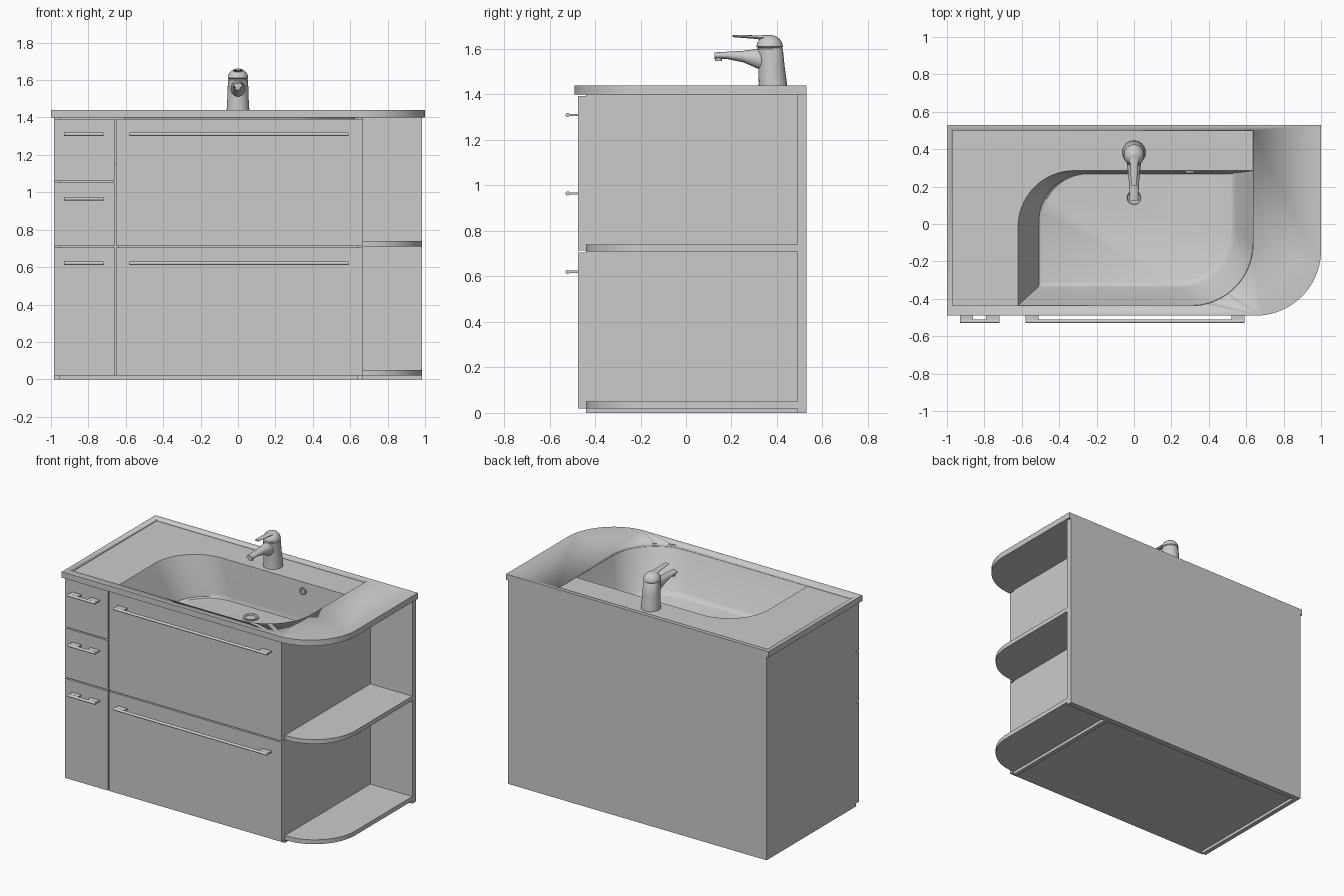
import bpy, bmesh, math
from mathutils import Vector

old = bpy.data.objects.get("Cube")
if old:
    bpy.data.objects.remove(old, do_unlink=True)

grey = bpy.data.materials.new("plain grey")
grey.use_nodes = True
grey.diffuse_color = (0.6, 0.6, 0.6, 1)
grey.node_tree.nodes["Principled BSDF"].inputs["Base Color"].default_value = (0.6, 0.6, 0.6, 1)


def finish(name, bm, smooth=False):
    bmesh.ops.recalc_face_normals(bm, faces=bm.faces)
    mesh = bpy.data.meshes.new(name)
    bm.to_mesh(mesh)
    bm.free()
    mesh.materials.append(grey)
    ob = bpy.data.objects.new(name, mesh)
    bpy.context.collection.objects.link(ob)
    if smooth:
        bpy.ops.object.select_all(action='DESELECT')
        ob.select_set(True)
        bpy.context.view_layer.objects.active = ob
        bpy.ops.object.shade_smooth_by_angle(angle=math.radians(35))
    return ob


def loft(name, rings, caps=(True, True), smooth=True):
    """Skin closed rings that all have the same point count."""
    bm = bmesh.new()
    rows = [[bm.verts.new(p) for p in ring] for ring in rings]
    n = len(rows[0])
    for a, b in zip(rows, rows[1:]):
        for i in range(n):
            j = (i + 1) % n
            bm.faces.new((a[i], a[j], b[j], b[i]))
    if caps[0]:
        bm.faces.new(rows[0][::-1])
    if caps[1]:
        bm.faces.new(rows[-1])
    return finish(name, bm, smooth)


def outline(x0, x1, y0, y1, front_r=0, back_r=0, steps=20):
    """Rectangle with optional round front +x and back -x corners."""
    def corner(cx, cy, r, start):
        if r == 0:
            return [(cx, cy)]
        angles = [start + math.pi / 2 * i / steps for i in range(steps + 1)]
        return [(cx + r * math.cos(a), cy + r * math.sin(a)) for a in angles]
    return ([(x0, y0)] + corner(x1 - front_r, y0 + front_r, front_r, -math.pi / 2)
            + [(x1, y1)] + corner(x0 + back_r, y1 - back_r, back_r, math.pi / 2))


def at(pts, z):
    return [(x, y, z) for x, y in pts]


def slab(name, pts, z0, z1):
    return loft(name, [at(pts, z0), at(pts, z1)])


def box(name, x0, x1, y0, y1, z0, z1):
    return slab(name, outline(x0, x1, y0, y1), z0, z1)


def ellipse(center, u, v, n=28):
    c, u, v = Vector(center), Vector(u), Vector(v)
    return [c + u * math.cos(math.tau * i / n) + v * math.sin(math.tau * i / n) for i in range(n)]


# Cabinet carcass
FRONT, BACK, SIDE, DIVIDER = -0.44, 0.49, 0.985, 0.665
box("back_panel", -SIDE, SIDE, BACK, 0.53, 0, 1.4)
box("right_side_panel", -SIDE, -0.955, FRONT, BACK, 0, 1.4)
box("left_side_panel", 0.635, DIVIDER, FRONT, BACK, 0, 1.4)
box("bottom_panel", -0.955, 0.635, FRONT, BACK, 0.02, 0.05)
box("inner_divider", -0.665, -0.64, FRONT, BACK, 0.05, 1.15)

# Open rounded shelves
for name, z in (("lower_shelf", 0.02), ("middle_shelf", 0.71)):
    slab(name, outline(DIVIDER, SIDE, FRONT, BACK, front_r=0.31), z, z + 0.03)


# Drawer fronts and their bar handles
def drawer(name, x0, x1, z0, z1, hx0, hx1, hz):
    box(name + "_front", x0, x1, -0.475, FRONT, z0, z1)
    profile = [ellipse((x, -0.52, hz), (0, 0.01, 0), (0, 0, 0.009), 14) for x in (hx0, hx1)]
    loft(name + "_handle_bar", profile)
    for i, x in enumerate((hx0, hx1 - 0.07)):
        box(f"{name}_handle_post_{i}", x, x + 0.07, -0.515, -0.475, hz - 0.004, hz + 0.005)


for label, z0, z1, hz in (("low", 0.02, 0.705, 0.62), ("middle", 0.713, 1.052, 0.965),
                          ("top", 1.06, 1.393, 1.31)):
    drawer(label + "_small_drawer", -SIDE, -0.659, z0, z1, -0.93, -0.72, hz)
for label, z0, z1, hz in (("low", 0.02, 0.705, 0.62), ("top", 0.713, 1.393, 1.31)):
    drawer(label + "_wide_drawer", -0.651, DIVIDER, z0, z1, -0.58, 0.59, hz)

# Countertop with a sunken deck and an opening for the basin
DECK = 1.42
counter = slab("countertop", outline(-1, 1, -0.49, 0.53, front_r=0.35), 1.4, 1.44)
rim = outline(-0.62, 0.635, -0.435, 0.285, 0.33, 0.3)
cutters = [slab("deck_cutter", outline(-0.97, 0.637, -0.437, 0.5, 0.332), DECK, 1.5),
           slab("basin_cutter", rim, 1.3, 1.46)]
for cutter in cutters:
    mod = counter.modifiers.new(cutter.name, 'BOOLEAN')
    mod.operation = 'DIFFERENCE'
    mod.solver = 'EXACT'
    mod.object = cutter
bpy.context.view_layer.update()
cut_mesh = bpy.data.meshes.new_from_object(
    counter.evaluated_get(bpy.context.evaluated_depsgraph_get()))
counter.modifiers.clear()
counter.data = cut_mesh
for cutter in cutters:
    bpy.data.objects.remove(cutter, do_unlink=True)

# Basin bowl
FLOOR = 1.15
loft("basin", [
    at(rim, DECK),
    at(outline(-0.515, 0.545, -0.34, 0.272, 0.31, 0.26), FLOOR + 0.03),
    at(outline(-0.508, 0.53, -0.327, 0.271, 0.305, 0.255), FLOOR + 0.008),
    at(outline(-0.495, 0.515, -0.312, 0.268, 0.3, 0.25), FLOOR)], caps=(False, True))


# Drain and overflow trims
def trim(name, center, u, v, axis):
    c, u, v, axis = Vector(center), Vector(u), Vector(v), Vector(axis)
    steps = ((1, 0), (1, 1), (0.75, 1), (0.65, 0.3))
    loft(name, [ellipse(c + axis * h, u * k, v * k) for k, h in steps])


trim("drain", (0, 0.14, FLOOR), (0.05, 0, 0), (0, 0.05, 0), (0, 0, 0.008))
trim("overflow", (0.3, 0.284, 1.36), (0.024, 0, 0), (0, 0, 0.024), (0, -0.012, 0))

# Tap body with domed head: height, centre y, half width, half depth
body = [(DECK, 0.382, 0.062, 0.064), (1.45, 0.382, 0.06, 0.062), (1.52, 0.376, 0.056, 0.058),
        (1.6, 0.369, 0.054, 0.057), (1.605, 0.369, 0.05, 0.053), (1.61, 0.368, 0.055, 0.058)]
for i in range(1, 7):
    a = math.pi / 2 * i / 6.3
    body.append((1.61 + 0.052 * math.sin(a), 0.368, 0.055 * math.cos(a), 0.058 * math.cos(a)))
loft("tap_body", [ellipse((0, y, z), (w, 0, 0), (0, d, 0)) for z, y, w, d in body])

# Tap spout: y, centre height, half width, half height
spout = [(0.37, 1.545, 0.042, 0.058), (0.31, 1.558, 0.036, 0.042), (0.25, 1.567, 0.029, 0.025),
         (0.18, 1.572, 0.025, 0.016), (0.125, 1.571, 0.023, 0.014)]
loft("tap_spout", [ellipse((0, y, z), (w, 0, 0), (0, 0, h), 20) for y, z, w, h in spout])
loft("tap_nozzle", [ellipse((0, 0.143, z), (0.016, 0, 0), (0, 0.016, 0), 20) for z in (1.548, 1.57)])

# Flat tap lever
lever = [(0.37, 1.648, 0.03, 0.013), (0.31, 1.652, 0.02, 0.008), (0.205, 1.657, 0.015, 0.005)]
loft("tap_lever", [ellipse((0, y, z), (w, 0, 0), (0, 0, h), 16) for y, z, w, h in lever])
